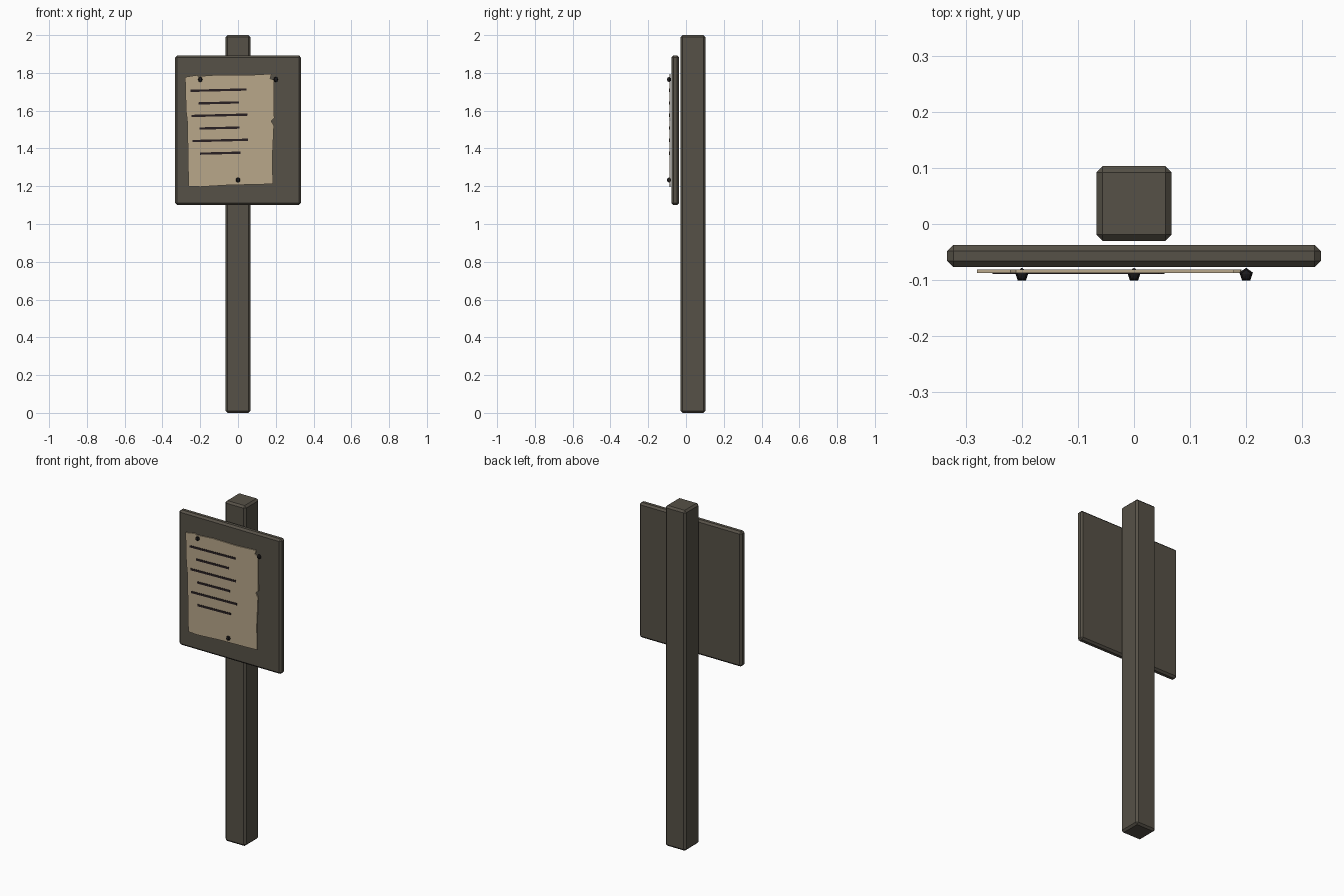
import bpy, bmesh, math

if "Cube" in bpy.data.objects:
    bpy.data.objects.remove(bpy.data.objects["Cube"])


def material(name, rgb):
    m = bpy.data.materials.new(name)
    lin = [((c / 255 + 0.055) / 1.055) ** 2.4 for c in rgb]
    m.diffuse_color = (*lin, 1)
    m.use_nodes = True
    m.node_tree.nodes["Principled BSDF"].inputs["Base Color"].default_value = m.diffuse_color
    return m


WOOD = material("weathered wood", (86, 81, 71))
PAPER = material("aged paper", (184, 167, 138))
INK = material("dark ink", (40, 32, 34))
IRON = material("black iron", (28, 26, 27))


def finish(name, bm, mat):
    bmesh.ops.recalc_face_normals(bm, faces=bm.faces)
    me = bpy.data.meshes.new(name)
    bm.to_mesh(me)
    bm.free()
    me.materials.append(mat)
    ob = bpy.data.objects.new(name, me)
    bpy.context.collection.objects.link(ob)
    return ob


def box(name, lo, hi, mat, bevel):
    bm = bmesh.new()
    bmesh.ops.create_cube(bm, size=1)
    for v in bm.verts:
        v.co = [(a + b) / 2 + c * (b - a) for a, b, c in zip(lo, hi, v.co)]
    ob = finish(name, bm, mat)
    mod = ob.modifiers.new("chamfer", 'BEVEL')
    mod.width, mod.segments = bevel, 1
    return ob


def plate(name, outline, y_front, y_back, mat):
    """Flat sheet from an x-z outline, extruded along y."""
    bm = bmesh.new()
    face = bm.faces.new([bm.verts.new((x, y_front, z)) for x, z in outline])
    ext = bmesh.ops.extrude_face_region(bm, geom=[face])["geom"]
    for v in ext:
        if isinstance(v, bmesh.types.BMVert):
            v.co.y = y_back
    return finish(name, bm, mat)


# Post and notice board
box("post", (-0.067, -0.03, 0), (0.067, 0.103, 2), WOOD, 0.011)
box("board", (-0.333, -0.077, 1.10), (0.333, -0.037, 1.893), WOOD, 0.011)

# Paper sheet, slightly crooked, with torn edges
plate("paper", [(-0.28, 1.778), (-0.275, 1.60), (-0.268, 1.54), (-0.262, 1.20),
                (-0.20, 1.197), (-0.05, 1.206), (0.13, 1.21), (0.185, 1.213),
                (0.182, 1.35), (0.19, 1.52), (0.176, 1.545), (0.192, 1.56),
                (0.19, 1.762), (0.17, 1.77), (0.178, 1.795), (0.05, 1.788),
                (-0.10, 1.79), (-0.21, 1.782), (-0.22, 1.788)],
      -0.087, -0.081, PAPER)

# Written lines, alternating long and short, each drifting right
for i in range(6):
    x0, length = (-0.252, 0.296) if i % 2 == 0 else (-0.210, 0.214)
    x0 += 0.005 * (i // 2)
    z0, rise, h = 1.705 - 0.0665 * i, 0.024 * length, 0.006
    x1, z1 = x0 + length, z0 + rise
    plate(f"written_line_{i + 1}",
          [(x0, z0 - h), (x1, z1 - h), (x1, z1 + h), (x0, z0 + h)],
          -0.0895, -0.086, INK)

# Five-sided nail heads
for i, (px, pz) in enumerate([(-0.2, 1.765), (0.2, 1.765), (0, 1.233)]):
    bm = bmesh.new()
    rings = []
    for k in range(1, 4):
        a = math.pi * k / 4
        r, z = 0.0125 * math.sin(a), pz + 0.0135 * math.cos(a)
        rings.append([bm.verts.new((px + r * math.sin(t), -0.0905 + r * math.cos(t), z))
                      for t in [math.tau * j / 5 for j in range(5)]])
    top = bm.verts.new((px, -0.0905, pz + 0.0135))
    low = bm.verts.new((px, -0.0905, pz - 0.0135))
    for j in range(5):
        n = (j + 1) % 5
        bm.faces.new((top, rings[0][j], rings[0][n]))
        bm.faces.new((low, rings[2][n], rings[2][j]))
        for a, b in zip(rings, rings[1:]):
            bm.faces.new((a[j], b[j], b[n], a[n]))
    finish(f"nail_{i + 1}", bm, IRON)
